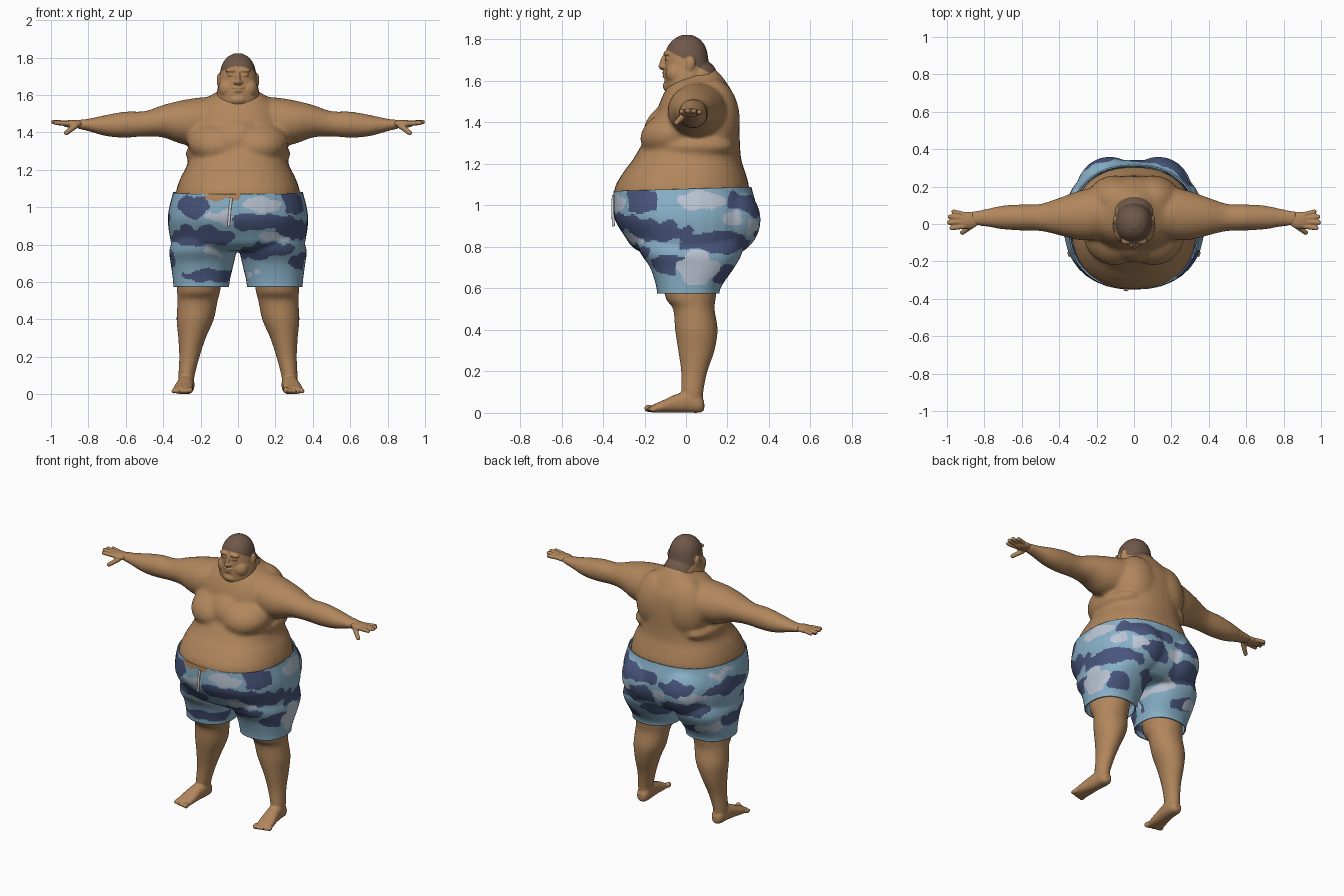
import bpy, bmesh, math
from mathutils import Vector, Matrix, noise

cube = bpy.data.objects.get("Cube")
if cube:
    bpy.data.objects.remove(cube)


def material(name, r, g, b):
    m = bpy.data.materials.new(name)
    m.use_nodes = True
    m.diffuse_color = (r, g, b, 1)
    m.node_tree.nodes["Principled BSDF"].inputs["Base Color"].default_value = (r, g, b, 1)
    return m


skin = material("skin", .44, .24, .108)
hair = material("cropped_hair", .16, .098, .066)
blue = material("camo_blue", .25, .44, .58)
navy = material("camo_navy", .068, .095, .21)
pale = material("camo_pale", .51, .57, .67)
white = material("cord_white", .75, .75, .75)


def spline(rows, steps=5):
    """Smooth interpolation through the section rows."""
    for i in range(len(rows) - 1):
        quad = [rows[max(i - 1, 0)], rows[i], rows[i + 1], rows[min(i + 2, len(rows) - 1)]]
        for k in range(steps):
            t = k / steps
            yield [b + .5 * t * (c - a + t * (2*a - 5*b + 4*c - d + t * (3*(b - c) + d - a)))
                   for a, b, c, d in zip(*quad)]
    yield rows[-1]


def loft(bm, axis, rows, n=36, p=2.3):
    """Rounded sections (position, centre, radius, centre, radius) along an axis."""
    rings = []
    for t, a, ra, b, rb in spline(rows):
        ring = []
        for i in range(n):
            c, s = math.cos(math.tau * i / n), math.sin(math.tau * i / n)
            u = a + ra * math.copysign(abs(c) ** (2 / p), c)
            v = b + rb * math.copysign(abs(s) ** (2 / p), s)
            ring.append(bm.verts.new({"x": (t, u, v), "y": (u, t, v), "z": (u, v, t)}[axis]))
        rings.append(ring)
    for lo, hi in zip(rings, rings[1:]):
        for i in range(n):
            j = (i + 1) % n
            bm.faces.new((lo[i], lo[j], hi[j], hi[i]))
    bm.faces.new(rings[0])
    bm.faces.new(rings[-1])


def blob(bm, centre, radii, tilt=0):
    mat = (Matrix.Translation(centre) @ Matrix.Rotation(tilt, 4, "X")
           @ Matrix.Diagonal((*radii, 1)))
    bmesh.ops.create_uvsphere(bm, u_segments=28, v_segments=18, radius=1, matrix=mat)


def finger(bm, start, end, r):
    a, b = Vector(start), Vector(end)
    mat = Matrix.Translation((a + b) / 2) @ (b - a).to_track_quat("Z", "Y").to_matrix().to_4x4()
    bmesh.ops.create_cone(bm, cap_ends=True, segments=16, radius1=r * 1.15, radius2=r,
                          depth=(b - a).length, matrix=mat)
    blob(bm, b, (r, r, r))


def mirror(bm):
    geom = bmesh.ops.duplicate(bm, geom=bm.verts[:] + bm.edges[:] + bm.faces[:])["geom"]
    for v in geom:
        if isinstance(v, bmesh.types.BMVert):
            v.co.x *= -1


def sculpt(name, bm, voxel, smooth, mats, rule=None, cuts=(), shell=0):
    """Fuse the parts into one soft surface, trim it, then colour faces by a rule."""
    bmesh.ops.recalc_face_normals(bm, faces=bm.faces)
    mesh = bpy.data.meshes.new(name)
    bm.to_mesh(mesh)
    bm.free()
    obj = bpy.data.objects.new(name, mesh)
    bpy.context.collection.objects.link(obj)
    fuse = obj.modifiers.new("fuse", "REMESH")
    fuse.mode, fuse.voxel_size = "VOXEL", voxel
    soft = obj.modifiers.new("soften", "SMOOTH")
    soft.factor, soft.iterations = .5, smooth
    deps = bpy.context.evaluated_depsgraph_get()
    fused = bpy.data.meshes.new_from_object(obj.evaluated_get(deps))
    obj.modifiers.clear()
    obj.data = fused
    fused.materials.clear()
    for m in mats:
        fused.materials.append(m)
    bm = bmesh.new()
    bm.from_mesh(fused)
    for co, no in cuts:
        bmesh.ops.bisect_plane(bm, geom=bm.verts[:] + bm.edges[:] + bm.faces[:],
                               plane_co=co, plane_no=no, clear_outer=True)
    for f in bm.faces:
        f.smooth = True
        f.material_index = rule(f.calc_center_median()) if rule else 0
    bm.to_mesh(fused)
    bm.free()
    if shell:
        thick = obj.modifiers.new("cloth", "SOLIDIFY")
        thick.thickness, thick.offset = shell, -1


# Body: arms, chest, side rolls and back in pairs, then the torso
bm = bmesh.new()
loft(bm, "x", [(.06, .06, .12, 1.47, .125), (.2, .055, .14, 1.46, .127), (.3, .045, .13, 1.455, .117),
               (.4, .04, .1, 1.46, .087), (.5, .035, .073, 1.446, .068), (.6, .035, .07, 1.442, .07),
               (.7, .035, .064, 1.437, .058), (.8, .033, .046, 1.44, .034), (.87, .03, .038, 1.445, .022)], p=2)
blob(bm, (.105, -.055, 1.35), (.165, .17, .112), .3)
blob(bm, (.175, .04, 1.285), (.105, .19, .062))
blob(bm, (.1, .13, 1.41), (.15, .13, .2))
mirror(bm)
blob(bm, (0, -.04, 1.375), (.15, .17, .13), .35)
loft(bm, "z", [(.85, 0, .27, -.01, .24), (1, 0, .325, -.022, .31), (1.08, 0, .332, -.02, .325),
               (1.16, 0, .306, -.008, .294), (1.22, 0, .275, .005, .262), (1.3, 0, .255, .025, .235),
               (1.4, 0, .25, .05, .208), (1.5, 0, .235, .06, .185), (1.57, 0, .185, .06, .15),
               (1.62, 0, .11, .065, .11), (1.66, 0, .06, .07, .07)])
sculpt("body", bm, .011, 10, [skin])

# Head with cheeks, brow, lids, nose, lips, ears and nape
bm = bmesh.new()
blob(bm, (.101, .02, 1.68), (.013, .023, .038), -.2)
blob(bm, (.055, -.048, 1.635), (.05, .05, .055))
blob(bm, (.036, -.09, 1.732), (.034, .02, .012))
blob(bm, (.036, -.088, 1.708), (.022, .016, .01))
blob(bm, (.014, -.11, 1.668), (.012, .013, .01))
mirror(bm)
loft(bm, "z", [(1.525, 0, .045, -.05, .04), (1.54, 0, .08, -.036, .062), (1.57, 0, .108, -.01, .09),
               (1.61, 0, .113, 0, .104), (1.66, 0, .105, .004, .107), (1.71, 0, .098, .003, .104),
               (1.76, 0, .086, .002, .094), (1.8, 0, .06, .004, .064), (1.822, 0, .022, .005, .024)], p=2.15)
blob(bm, (0, -.112, 1.69), (.012, .014, .04), -.25)
blob(bm, (0, -.117, 1.671), (.014, .017, .013))
blob(bm, (0, -.1, 1.64), (.032, .015, .008))
blob(bm, (0, -.098, 1.623), (.028, .016, .009))
blob(bm, (0, -.078, 1.575), (.05, .034, .03))
blob(bm, (0, .065, 1.61), (.103, .09, .095))


def head_colour(c):
    ear = abs(c.x) > .098 and c.z < 1.72 and c.y < .045
    return int(c.z > max(1.618, 1.7 - .55 * c.y) and not ear)


sculpt("head", bm, .005, 4, [skin, hair], head_colour)

# Hands: palm, four fingers and a lowered thumb
bm = bmesh.new()
blob(bm, (.885, .02, 1.446), (.06, .046, .021))
for base, x, y, z in ((.05, .965, .066, 1.45), (.03, .985, .039, 1.455),
                      (.01, .988, .008, 1.457), (-.012, .975, -.022, 1.452)):
    finger(bm, (.905, base, 1.448), (x, y, z), .012)
finger(bm, (.865, -.008, 1.437), (.918, -.046, 1.398), .013)
mirror(bm)
sculpt("hands", bm, .005, 2, [skin])

# Legs running into feet with five toes
bm = bmesh.new()
loft(bm, "z", [(.05, .275, .04, .03, .052), (.1, .275, .043, .03, .053), (.2, .26, .054, .04, .063),
               (.3, .246, .073, .05, .087), (.4, .229, .099, .05, .102), (.5, .216, .107, .038, .1),
               (.56, .21, .116, .022, .122), (.7, .2, .125, .02, .14)], p=2)
loft(bm, "y", [(.088, .275, .02, .035, .022), (.065, .275, .038, .044, .043), (.01, .277, .044, .052, .051),
               (-.05, .284, .046, .045, .044), (-.11, .292, .052, .031, .03), (-.165, .297, .051, .019, .018)])
for i in range(5):
    r = .018 if i == 0 else .0135
    blob(bm, (.256 + .022 * i, -.18 + .006 * i, r + .004), (r * .85, .022, r))
mirror(bm)
sculpt("legs", bm, .006, 3, [skin])

# Shorts: two trouser legs and seat halves, then the hips
bm = bmesh.new()
loft(bm, "z", [(.53, .197, .149, .012, .151), (.6, .196, .151, .012, .154), (.7, .191, .169, .03, .203),
               (.77, .187, .18, .025, .245), (.85, .17, .17, .015, .26)])
blob(bm, (.13, .175, .93), (.18, .185, .18))
mirror(bm)
loft(bm, "z", [(.765, 0, .3, .025, .225), (.8, 0, .352, .018, .277), (.85, 0, .366, .015, .31),
               (.93, 0, .376, 0, .343), (1, 0, .368, -.006, .345), (1.08, 0, .348, -.015, .333),
               (1.13, 0, .34, -.015, .325)])

# Camouflage patches: degrees round from the front, height, half width, half height
PALE = [(22, 1.01, 15, .035), (36, .84, 16, .02), (25, .64, 13, .022), (102, 1.02, 17, .035),
        (100, .7, 15, .075), (145, .9, 10, .04), (-17, .95, 12, .035), (-15, .67, 11, .07),
        (-32, .76, 6, .015), (-138, .91, 14, .03), (-172, .89, 9, .04), (-120, .68, 14, .04),
        (-108, 1.035, 12, .022), (-162, .74, 9, .035), (125, .93, 8, .025)]
NAVY = [(25, .92, 32, .045), (55, 1.02, 14, .06), (32, .77, 28, .04), (64, .87, 30, .05),
        (115, .82, 32, .05), (142, 1.01, 20, .06), (75, .72, 14, .05), (125, .67, 12, .05),
        (-42, 1, 16, .055), (-40, .84, 40, .05), (-42, .635, 22, .035), (-100, .94, 28, .055),
        (-150, .82, 28, .055), (172, 1, 14, .05), (-90, .72, 20, .05), (165, .72, 18, .05),
        (163, .87, 14, .06), (-155, .97, 17, .045), (-135, .67, 14, .04)]


def camo_colour(c):
    edge = noise.noise(c * 30) * .02
    # belly overhanging the waistband
    if c.y < 0 and -.168 < c.x + edge < .01 and c.z > 1.036 + edge:
        return 3
    warp = noise.noise_vector(c * 14)
    turn = math.degrees(math.atan2(c.x, -c.y)) + 9 * warp.x
    height = c.z + .03 * warp.y

    def inside(patches):
        return any((((turn - a + 180) % 360 - 180) / w) ** 2 + ((height - z) / h) ** 2 < 1
                   for a, z, w, h in patches)

    return 2 if inside(PALE) else 1 if inside(NAVY) else 0


sculpt("shorts", bm, .009, 8, [blue, navy, pale, skin], camo_colour,
       cuts=(((0, 0, 1.08), (0, -.03, 1)), ((0, 0, .575), (0, 0, -1))), shell=.008)

# Drawstring hanging from the waistband
cord = bpy.data.curves.new("drawstring", "CURVE")
cord.dimensions = "3D"
cord.bevel_depth = .007
cord.use_fill_caps = True
s = cord.splines.new("POLY")
s.points.add(2)
for pt, co in zip(s.points, ((-.035, -.35, 1.05), (-.042, -.353, 1), (-.05, -.35, .9))):
    pt.co = (*co, 1)
cord.materials.append(white)
bpy.context.collection.objects.link(bpy.data.objects.new("drawstring", cord))
